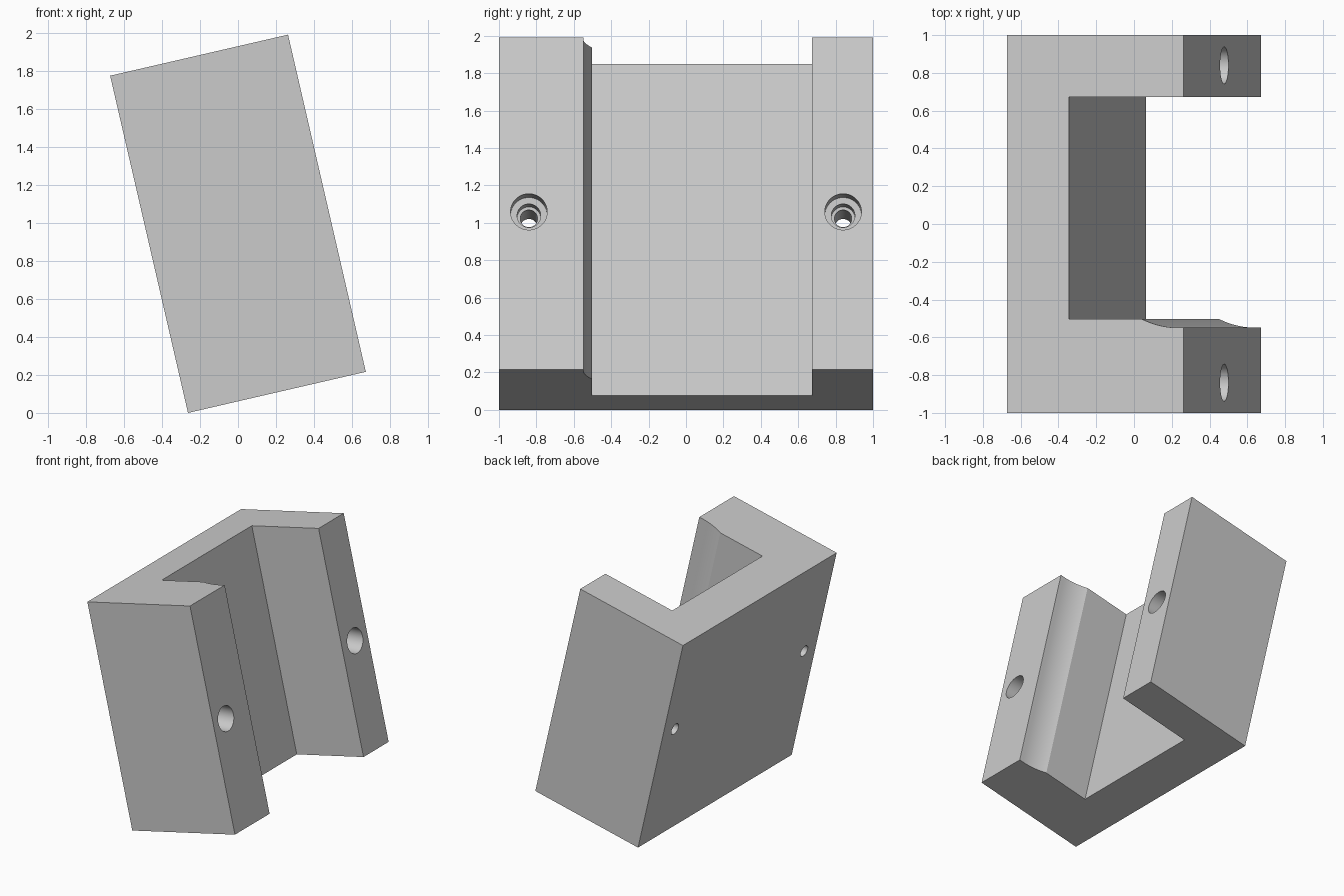
import bpy
import bmesh
import math
from mathutils import Matrix, Vector

cube = bpy.data.objects.get("Cube")
if cube:
    bpy.data.objects.remove(cube, do_unlink=True)

TILT = math.radians(13)
DEPTH, HEIGHT = 0.96, 1.82
HALF = 1.0
FLOOR = 0.336            # thickness of the back wall
WALL_A, WALL_B = -0.502, 0.673
SCOOP_START, SCOOP_END, SCOOP_Y = 0.73, 0.93, -0.549

grey = bpy.data.materials.new("plain grey")
grey.use_nodes = True
COLOUR = (0.6, 0.6, 0.6, 1)
grey.diffuse_color = COLOUR
grey.node_tree.nodes["Principled BSDF"].inputs["Base Color"].default_value = COLOUR


def make_object(name, bm):
    bmesh.ops.recalc_face_normals(bm, faces=bm.faces)
    mesh = bpy.data.meshes.new(name)
    bm.to_mesh(mesh)
    bm.free()
    mesh.materials.append(grey)
    obj = bpy.data.objects.new(name, mesh)
    bpy.context.collection.objects.link(obj)
    return obj


# Channel bracket: U-shaped profile (depth, y) with a scooped lip on one leg
run, rise = SCOOP_END - SCOOP_START, WALL_A - SCOOP_Y
radius = (run ** 2 + rise ** 2) / (2 * rise)
sweep = math.asin(run / radius)
STEPS = 14
scoop = []
for i in range(STEPS + 1):
    a = sweep * (1 - i / STEPS)
    scoop.append((SCOOP_END - radius * math.sin(a),
                  SCOOP_Y + radius * (1 - math.cos(a))))
profile = ([(0, HALF), (0, -HALF), (DEPTH, -HALF), (DEPTH, SCOOP_Y)]
           + scoop[::-1]
           + [(FLOOR, WALL_A), (FLOOR, WALL_B), (DEPTH, WALL_B), (DEPTH, HALF)])

bm = bmesh.new()
face = bm.faces.new([bm.verts.new((u - DEPTH / 2, y, -HEIGHT / 2)) for u, y in profile])
extruded = bmesh.ops.extrude_face_region(bm, geom=[face])["geom"]
bmesh.ops.translate(bm, vec=(0, 0, HEIGHT),
                    verts=[v for v in extruded if isinstance(v, bmesh.types.BMVert)])
lift = (DEPTH * math.sin(TILT) + HEIGHT * math.cos(TILT)) / 2
bm.transform(Matrix.Translation((0, 0, lift)) @ Matrix.Rotation(-TILT, 4, 'Y'))
bracket = make_object("channel_bracket", bm)


# Stepped screw holes, wide at the open side and narrow at the back
def stepped_cutter(name, y, sides=48):
    start, end = Vector((0.478, y, 1.0585)), Vector((-0.488, y, 0.975))
    axis = (end - start).normalized()
    outline = [(-0.15, 0.098), (0.24, 0.098), (0.24, 0.063),
               (0.42, 0.063), (0.42, 0.046), (1.1, 0.046)]
    bm = bmesh.new()
    rings = []
    for along, r in outline:
        rings.append([bm.verts.new((r * math.cos(t), r * math.sin(t), along))
                      for t in (math.tau * k / sides for k in range(sides))])
    for a, b in zip(rings, rings[1:]):
        for k in range(sides):
            n = (k + 1) % sides
            bm.faces.new((a[k], a[n], b[n], b[k]))
    bm.faces.new(rings[0])
    bm.faces.new(rings[-1])
    turn = axis.to_track_quat('Z', 'Y').to_matrix().to_4x4()
    bm.transform(Matrix.Translation(start) @ turn)
    cutter = make_object(name, bm)
    cutter.hide_render = True
    return cutter


bpy.ops.object.select_all(action='DESELECT')
bpy.context.view_layer.objects.active = bracket
bracket.select_set(True)
for name, y in (("front_hole_cutter", -0.84), ("back_hole_cutter", 0.84)):
    cutter = stepped_cutter(name, y)
    cut = bracket.modifiers.new(name, 'BOOLEAN')
    cut.operation = 'DIFFERENCE'
    cut.solver = 'EXACT'
    cut.object = cutter
    bpy.ops.object.modifier_apply(modifier=cut.name)
    bpy.data.objects.remove(cutter, do_unlink=True)

bpy.ops.object.shade_smooth_by_angle(angle=math.radians(15))
